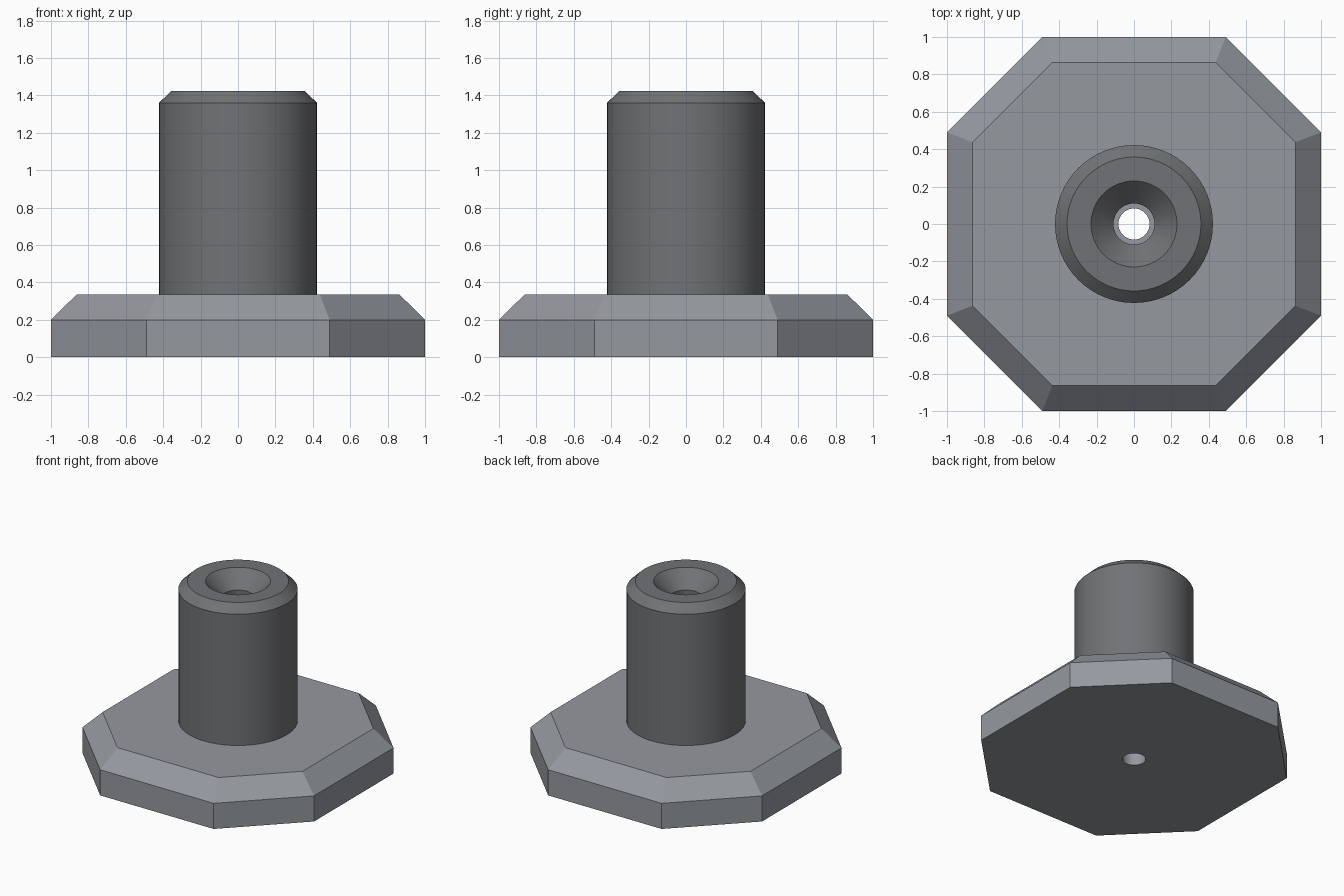
import bpy, bmesh
from math import cos, sin, pi, radians

if "Cube" in bpy.data.objects:
    bpy.data.objects.remove(bpy.data.objects["Cube"])

SEG = 64


def make_object(name, bm, color):
    bmesh.ops.recalc_face_normals(bm, faces=bm.faces)
    mesh = bpy.data.meshes.new(name)
    bm.to_mesh(mesh)
    bm.free()
    obj = bpy.data.objects.new(name, mesh)
    bpy.context.collection.objects.link(obj)
    bpy.ops.object.select_all(action='DESELECT')
    obj.select_set(True)
    bpy.context.view_layer.objects.active = obj
    bpy.ops.object.shade_smooth_by_angle(angle=radians(25))
    mat = bpy.data.materials.new(name + "_grey")
    mat.diffuse_color = (*color, 1)
    mat.use_nodes = True
    mat.node_tree.nodes["Principled BSDF"].inputs["Base Color"].default_value = mat.diffuse_color
    mesh.materials.append(mat)


def ring(bm, points, z):
    return [bm.verts.new((x, y, z)) for x, y in points]


def circle(r):
    return [(r * cos(2 * pi * i / SEG), r * sin(2 * pi * i / SEG)) for i in range(SEG)]


def octagon(a, b):
    return [(a, b), (b, a), (-b, a), (-a, b), (-a, -b), (-b, -a), (b, -a), (a, -b)]


def bridge(bm, lower, upper):
    n = len(lower)
    for i in range(n):
        j = (i + 1) % n
        bm.faces.new((lower[i], lower[j], upper[j], upper[i]))


def fill_between(bm, outer, inner):
    edges = []
    for loop in (outer, inner):
        for i, v in enumerate(loop):
            edges.append(bm.edges.get((v, loop[(i + 1) % len(loop)])))
    bmesh.ops.triangle_fill(bm, edges=edges, use_beauty=True, normal=(0, 0, 1))


# Chamfered octagonal base plate with a through hole
bm = bmesh.new()
bottom = ring(bm, octagon(1.0, 0.49), 0)
middle = ring(bm, octagon(1.0, 0.49), 0.2)
top = ring(bm, octagon(0.863, 0.437), 0.335)
hole_low = ring(bm, circle(0.083), 0)
hole_high = ring(bm, circle(0.083), 0.335)
bridge(bm, bottom, middle)
bridge(bm, middle, top)
bridge(bm, hole_low, hole_high)
fill_between(bm, bottom, hole_low)
fill_between(bm, top, hole_high)
make_object("base_plate", bm, (0.30, 0.315, 0.345))

# Round post with chamfered rim, countersink and bore
profile = [(0.11, 0.335), (0.422, 0.335), (0.422, 1.36), (0.358, 1.422),
           (0.23, 1.422), (0.11, 1.30)]
bm = bmesh.new()
rings = [ring(bm, circle(r), z) for r, z in profile]
for k in range(len(rings)):
    bridge(bm, rings[k], rings[(k + 1) % len(rings)])
make_object("post", bm, (0.166, 0.17, 0.18))
